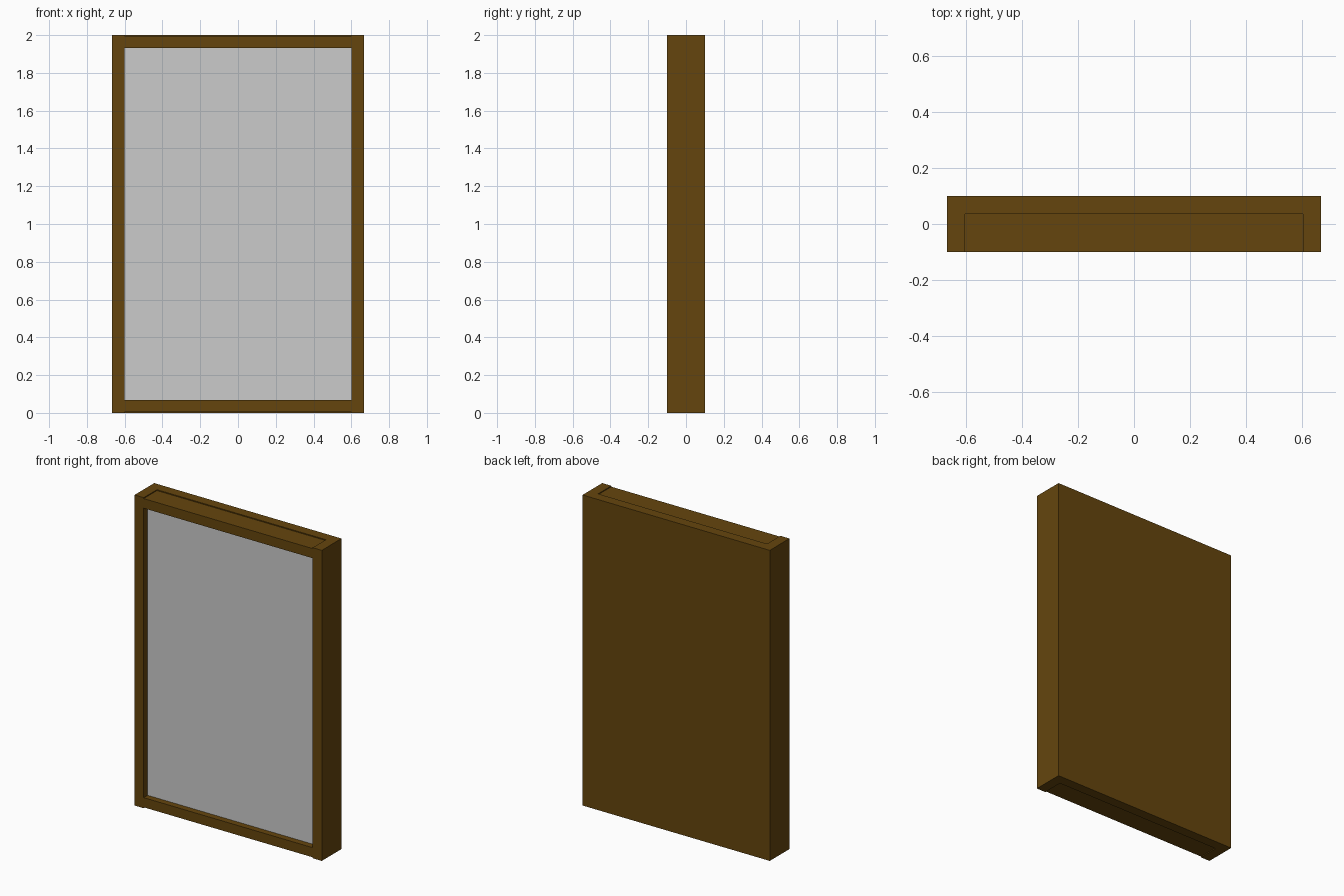
import bpy

if "Cube" in bpy.data.objects:
    bpy.data.objects.remove(bpy.data.objects["Cube"])

wood = bpy.data.materials.new("brown_wood")
wood.diffuse_color = (0.13, 0.06, 0.004, 1)
wood.use_nodes = True
wood.node_tree.nodes["Principled BSDF"].inputs["Base Color"].default_value = wood.diffuse_color


def box(name, x, y, z, mat=None):
    """Box spanning the given (min, max) ranges."""
    spans = (x, y, z)
    bpy.ops.mesh.primitive_cube_add(size=1, location=[(a + b) / 2 for a, b in spans])
    ob = bpy.context.object
    ob.name = name
    ob.scale = [b - a for a, b in spans]
    bpy.ops.object.transform_apply(location=False, rotation=False, scale=True)
    if mat:
        ob.data.materials.append(mat)
    return ob


W, D, H = 0.667, 0.1, 2.0      # half width, half depth, height
IN = 0.602                     # half width of the opening
BACK = 0.035                   # front face of the back board
GAP = 0.006                    # rails sit slightly inside the stile ends
RAIL = 0.068                   # inner edge of the rails

# Back board
box("back_board", (-W, W), (BACK, D), (0, H), wood)

# Upright stiles
for side, x in (("left", (-W, -IN)), ("right", (IN, W))):
    box(side + "_stile", x, (-D, BACK), (0, H), wood)

# Top and bottom rails, slightly recessed at the ends
box("bottom_rail", (-IN, IN), (-D, BACK), (GAP, RAIL), wood)
box("top_rail", (-IN, IN), (-D, BACK), (H - RAIL, H - GAP), wood)

# Grey panel set back in the frame
box("panel", (-IN, IN), (-0.06, BACK), (RAIL, H - RAIL))
